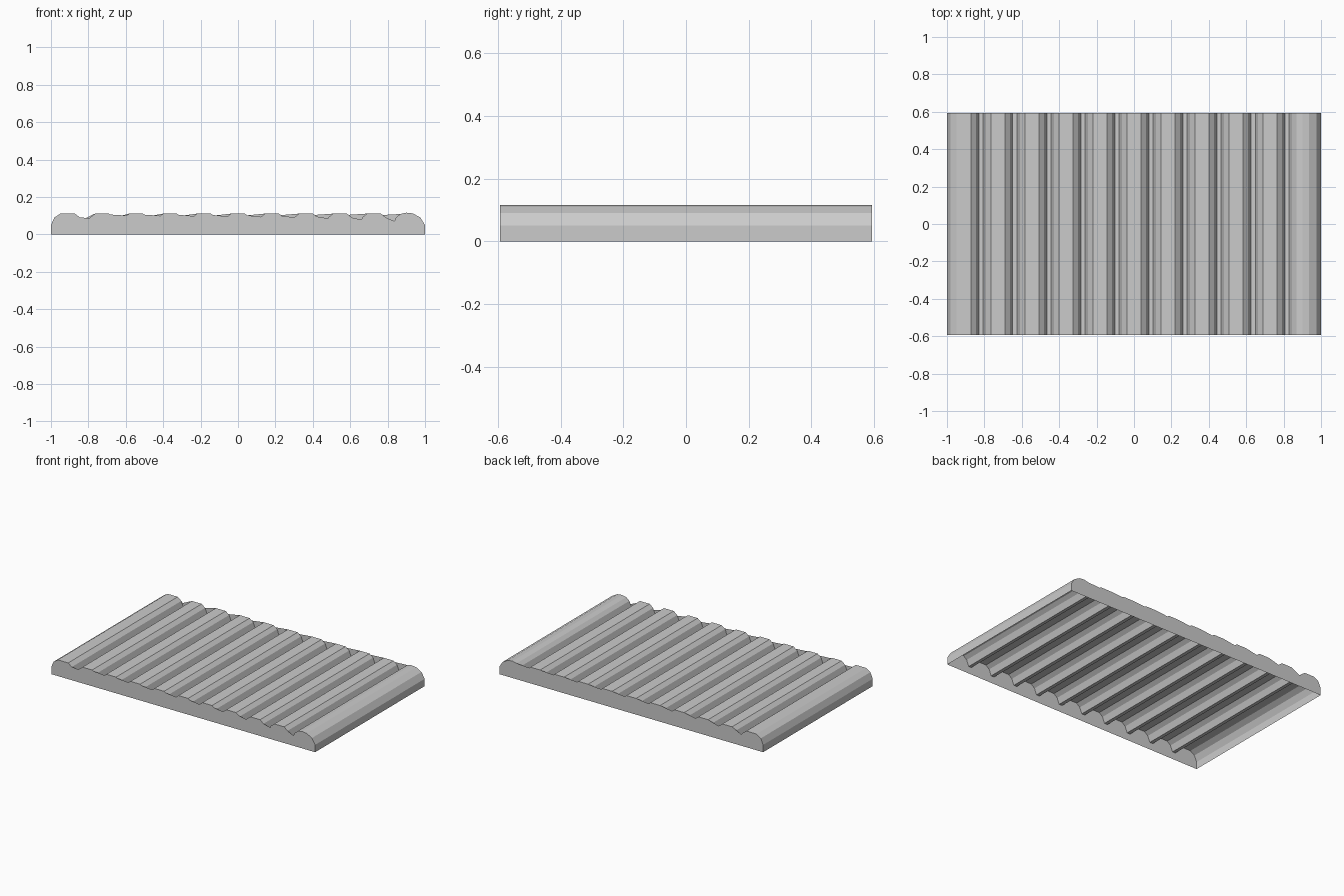
import bpy, bmesh

if "Cube" in bpy.data.objects:
    bpy.data.objects.remove(bpy.data.objects["Cube"])

HALF_DEPTH = 0.593
PITCH = 2.0 / 11

# One ridge, as offsets from its centre line
RIDGE = [(-0.079, 0.05), (-0.063, 0.09), (-0.037, 0.111),
         (0.037, 0.111), (0.063, 0.09), (0.079, 0.05)]

# Edge ridges reach out to the side walls
FIRST = [(-1.0, 0.05), (-0.982, 0.09), (-0.95, 0.111),
         (-0.872, 0.111), (-0.845, 0.09), (-0.829, 0.05)]
LAST = [(0.828, 0.05), (0.845, 0.09), (0.868, 0.109), (0.9, 0.116),
        (0.935, 0.112), (0.975, 0.09), (1.0, 0.05)]

# Whole corrugated section, starting and ending on the ground
profile = [(-1.0, 0.0)] + FIRST
for i in range(-4, 5):
    profile += [(i * PITCH + x, z) for x, z in RIDGE]
profile += LAST + [(1.0, 0.0)]

# Sheet with side walls and end caps, open underneath
bm = bmesh.new()
front = [bm.verts.new((x, -HALF_DEPTH, z)) for x, z in profile]
back = [bm.verts.new((x, HALF_DEPTH, z)) for x, z in profile]
for i in range(len(profile) - 1):
    bm.faces.new((front[i], front[i + 1], back[i + 1], back[i]))
caps = [bm.faces.new(front[::-1]), bm.faces.new(back)]
bmesh.ops.triangulate(bm, faces=caps)
bmesh.ops.recalc_face_normals(bm, faces=bm.faces)
if sum(f.normal.z * f.calc_area() for f in bm.faces) < 0:
    bmesh.ops.reverse_faces(bm, faces=bm.faces)

mesh = bpy.data.meshes.new("corrugated_panel")
bm.to_mesh(mesh)
bm.free()
panel = bpy.data.objects.new("corrugated_panel", mesh)
bpy.context.collection.objects.link(panel)
